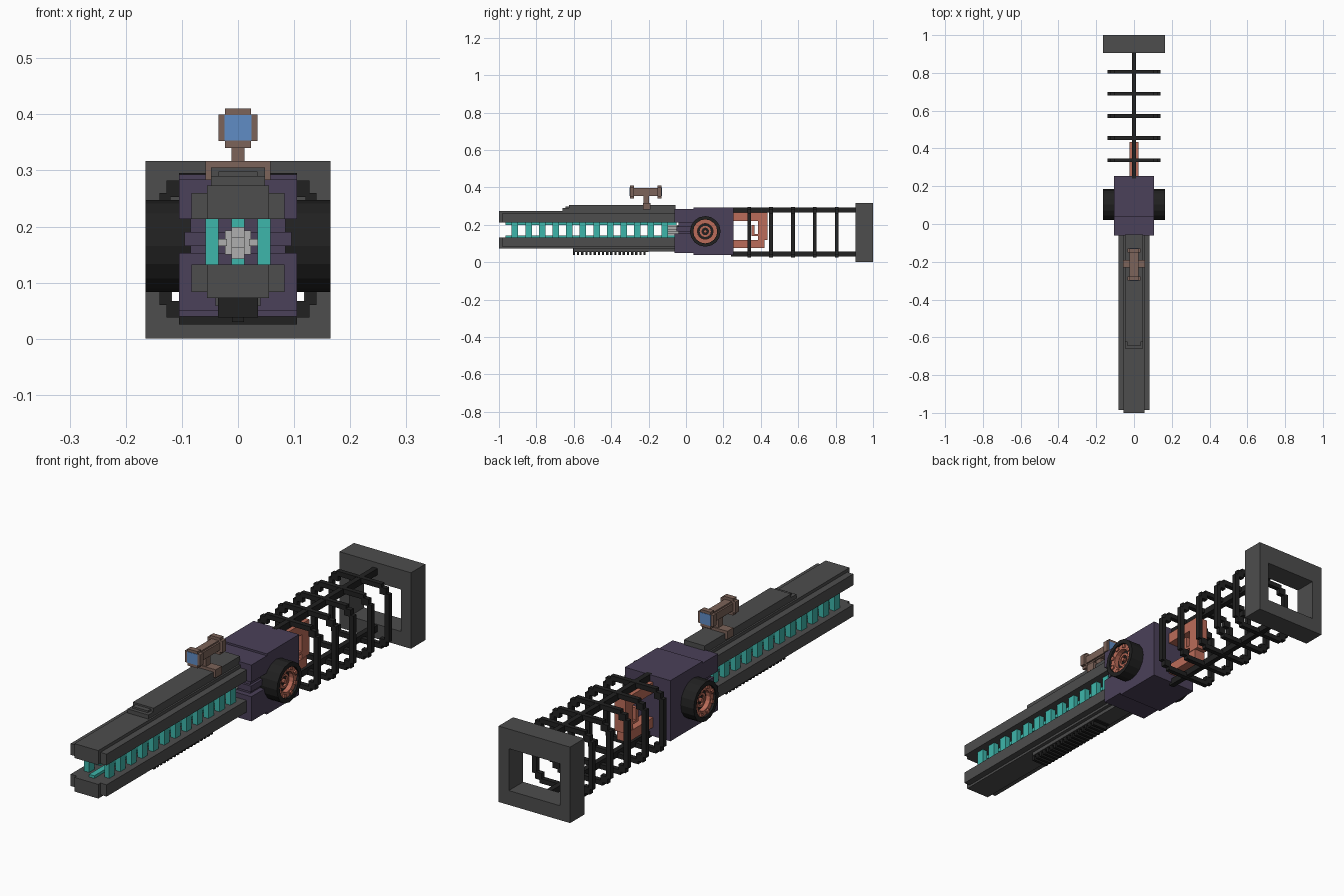
import bpy, bmesh, math
from mathutils import Vector, Matrix

old = bpy.data.objects.get("Cube")
if old:
    bpy.data.objects.remove(old, do_unlink=True)


def material(name, r, g, b):
    m = bpy.data.materials.new(name)
    m.use_nodes = True
    m.diffuse_color = (r, g, b, 1)
    m.node_tree.nodes["Principled BSDF"].inputs["Base Color"].default_value = (r, g, b, 1)
    return m


GREY = material("dark_grey", .075, .075, .075)
BLACK = material("black", .015, .015, .015)
PURPLE = material("dusk_purple", .07, .052, .1)
CYAN = material("turquoise", .048, .47, .41)
COPPER = material("copper", .5, .15, .1)
BROWN = material("brown", .2, .125, .1)
BLUE = material("lens_blue", .115, .265, .56)
SILVER = material("light_grey", .43, .43, .43)


def finish(name, bm, mat):
    bmesh.ops.recalc_face_normals(bm, faces=bm.faces)
    mesh = bpy.data.meshes.new(name)
    bm.to_mesh(mesh)
    bm.free()
    mesh.materials.append(mat)
    ob = bpy.data.objects.new(name, mesh)
    bpy.context.collection.objects.link(ob)
    return ob


def block(bm, x0, x1, y0, y1, z0, z1):
    size = Matrix.Diagonal((x1 - x0, y1 - y0, z1 - z0, 1))
    centre = Matrix.Translation(((x0 + x1) / 2, (y0 + y1) / 2, (z0 + z1) / 2))
    bmesh.ops.create_cube(bm, size=1, matrix=centre @ size)


def part(name, mat, mid=(), pairs=()):
    """mid: (half width, y0, y1, z0, z1); pairs: (x0, x1, y0, y1, z0, z1), mirrored."""
    bm = bmesh.new()
    for w, *rest in mid:
        block(bm, -w, w, *rest)
    for x0, x1, *rest in pairs:
        block(bm, x0, x1, *rest)
        block(bm, -x1, -x0, *rest)
    return finish(name, bm, mat)


def tube(name, mat, side, r0, r1, x0, x1, sides=16):
    """Ring around the sideways wheel axis."""
    bm = bmesh.new()
    axis_y, axis_z = .103, .165
    corners = [(x0, r0), (x1, r0), (x1, r1), (x0, r1)]
    vs = [bm.verts.new((side * x, axis_y, axis_z + r)) for x, r in corners]
    edges = [bm.edges.new((vs[i], vs[(i + 1) % 4])) for i in range(4)]
    bmesh.ops.spin(bm, geom=vs + edges, cent=(0, axis_y, axis_z), axis=(1, 0, 0),
                   angle=math.tau, steps=sides)
    bmesh.ops.remove_doubles(bm, verts=bm.verts, dist=1e-4)
    return finish(name, bm, mat)


# Shoulder plate with a square opening
part("shoulder_plate", GREY,
     [(.165, .905, 1, 0, .06), (.165, .905, 1, .235, .317)],
     [(.118, .165, .905, 1, .06, .235)])

# Stock spines and stepped rings
part("stock_spines", BLACK, [(.011, .24, .91, .267, .294), (.011, .24, .91, .03, .057)])
for i in range(5):
    y0 = .328 + i * .117
    y1 = y0 + .02
    part(f"stock_ring_{i + 1}", BLACK,
         [(.105, y0, y1, .025, .045), (.105, y0, y1, .275, .295)],
         [(.12, .14, y0, y1, .06, .26),
          (.095, .127, y0, y1, .038, .067), (.095, .127, y0, y1, .253, .282)])

# Copper grip loop
part("grip_loop", COPPER,
     [(.025, .24, .435, .22, .265), (.025, .385, .435, .12, .225),
      (.025, .24, .42, .077, .118), (.025, .35, .365, .14, .2),
      (.025, .36, .39, .14, .15)])

# Housing: full rear body, split front jaws and a narrower core
part("housing", PURPLE,
     [(.105, .04, .253, .04, .293), (.105, -.062, .045, .213, .285),
      (.105, -.062, .045, .05, .153), (.085, -.04, .045, .15, .215),
      (.095, -.05, .045, .165, .19)])

# Side wheels
for side, label in ((1, "left"), (-1, "right")):
    tube(f"{label}_wheel_rim", BLACK, side, .064, .082, .085, .165)
    tube(f"{label}_wheel_ring", COPPER, side, .042, .065, .1, .155)
    tube(f"{label}_wheel_web", BLACK, side, .0, .044, .1, .135)
    tube(f"{label}_wheel_inner_ring", COPPER, side, .02, .03, .1, .143)
    tube(f"{label}_wheel_hub", COPPER, side, 0, .009, .1, .148, 8)
    # short teeth inside the copper ring
    bm = bmesh.new()
    for k in range(8):
        turn = Matrix.Rotation(math.tau * (k + .5) / 8, 4, 'X')
        m = Matrix.Translation((side * .15, .103, .165)) @ turn @ Matrix.Translation((0, 0, .055))
        bmesh.ops.create_cube(bm, size=1, matrix=m @ Matrix.Diagonal((.022, .016, .014, 1)))
    finish(f"{label}_wheel_teeth", bm, COPPER)

# Rails
part("upper_rail", GREY,
     [(.083, -.985, -.055, .213, .26), (.055, -1, -.055, .213, .273),
      (.048, -.66, -.055, .265, .29), (.048, -.625, -.055, .285, .305),
      (.035, -.645, -.62, .285, .298)])
part("lower_rail", GREY,
     [(.083, -.985, -.055, .083, .132), (.055, -1, -.055, .073, .132),
      (.04, -.6, -.055, .058, .08)])

# Toothed strip under the lower rail
pitch = .4 / 18
part("toothed_strip", BLACK,
     [(.036, -.605, -.2, .054, .074)] +
     [(.036, -.605 + i * pitch, -.593 + i * pitch, .038, .06) for i in range(18)])

# Glowing pillars and rods between the rails
part("pillars", CYAN, pairs=[(.035, .058, -.932 + i * .0727, -.897 + i * .0727, .13, .215)
                             for i in range(12)])
part("energy_rods", CYAN, [(.012, -.965, -.05, .198, .215), (.012, -.965, -.05, .13, .143)])

# Emitter between the jaws
part("emitter", SILVER,
     [(.023, -.095, -.03, .15, .193), (.012, -.13, -.03, .162, .18),
      (.012, -.11, -.03, .14, .2)],
     [(.02, .035, -.11, -.03, .165, .178)])

# Sight: clamp, stalk, tube, flanges and lenses
part("sight_mount", BROWN,
     [(.058, -.23, -.19, .305, .317), (.012, -.227, -.197, .31, .365)],
     [(.048, .058, -.23, -.19, .283, .31)])
part("sight_tube", BROWN, [(.023, -.285, -.145, .36, .392), (.016, -.285, -.145, .354, .398)])
for label, y0, y1, lens in (("front", -.3, -.278, -.302), ("rear", -.152, -.13, -.134)):
    part(f"{label}_sight_flange", BROWN,
         [(.035, y0, y1, .352, .4), (.023, y0, y1, .34, .41)])
    part(f"{label}_lens", BLUE, [(.024, lens, lens + .006, .353, .399)])
